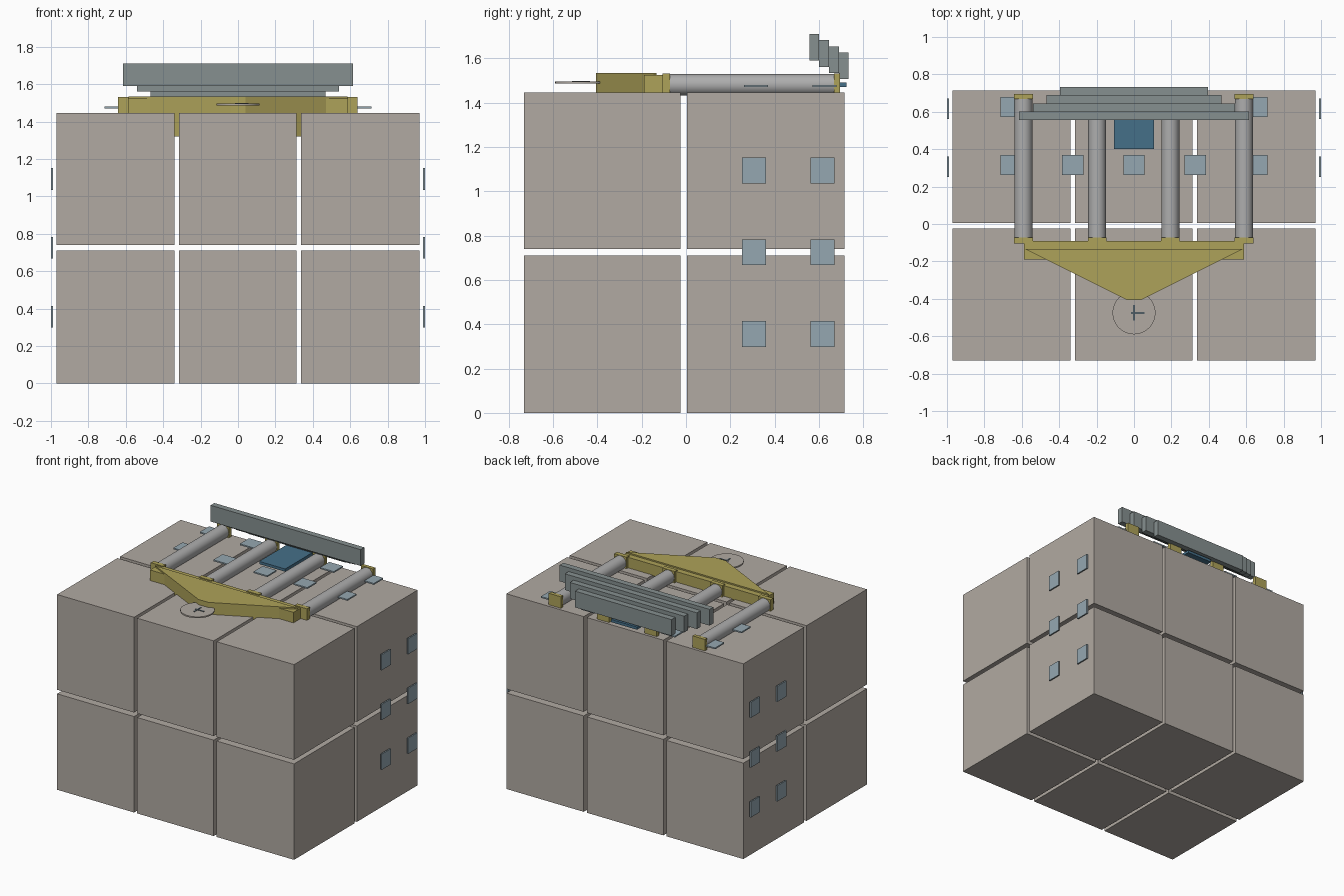
import bpy, bmesh
from math import pi

if "Cube" in bpy.data.objects:
    bpy.data.objects.remove(bpy.data.objects["Cube"])


def material(name, rgb):
    m = bpy.data.materials.new(name)
    m.diffuse_color = (*rgb, 1)
    m.use_nodes = True
    m.node_tree.nodes["Principled BSDF"].inputs["Base Color"].default_value = m.diffuse_color
    return m


STONE = material("stone", (0.44, 0.40, 0.36))
OCHRE = material("ochre", (0.42, 0.36, 0.10))
STEEL = material("steel", (0.42, 0.42, 0.42))
SLATE = material("slate", (0.24, 0.28, 0.28))
PALE = material("pale_blue", (0.30, 0.39, 0.44))
BLUE = material("deep_blue", (0.06, 0.16, 0.25))
DARK = material("dark", (0.08, 0.11, 0.13))


def finish(name, bm, mat):
    bmesh.ops.recalc_face_normals(bm, faces=bm.faces)
    me = bpy.data.meshes.new(name)
    bm.to_mesh(me)
    bm.free()
    me.materials.append(mat)
    ob = bpy.data.objects.new(name, me)
    bpy.context.collection.objects.link(ob)
    return ob


def box(name, x, y, z, mat):
    """Box from (min, max) pairs."""
    bm = bmesh.new()
    bmesh.ops.create_cube(bm, size=1)
    for v in bm.verts:
        for i, (lo, hi) in enumerate((x, y, z)):
            v.co[i] = lo if v.co[i] < 0 else hi
    return finish(name, bm, mat)


def cylinder(name, r, depth, loc, mat, rot=(0, 0, 0)):
    bpy.ops.mesh.primitive_cylinder_add(vertices=32, radius=r, depth=depth,
                                        location=loc, rotation=rot)
    ob = bpy.context.object
    ob.name = name
    ob.data.materials.append(mat)
    bpy.ops.object.shade_smooth_by_angle()
    return ob


def prism(name, points, z0, z1, mat):
    bm = bmesh.new()
    face = bm.faces.new([bm.verts.new((x, y, z0)) for x, y in points])
    ext = bmesh.ops.extrude_face_region(bm, geom=[face])
    for v in ext["geom"]:
        if isinstance(v, bmesh.types.BMVert):
            v.co.z = z1
    return finish(name, bm, mat)


# 3 x 2 x 2 stack of blocks
for x in ((-0.97, -0.34), (-0.315, 0.312), (0.337, 0.97)):
    for y in ((-0.73, -0.025), (0.005, 0.715)):
        for z in ((0, 0.71), (0.74, 1.445)):
            box("block", x, y, z, STONE)

# Thin tiles on both sides and on the roof
for y in (0.306, 0.616):
    for z in (0.356, 0.725, 1.093):
        for s in (-1, 1):
            box("side_tile", sorted((s * 0.99, s * 1.0)), (y - 0.054, y + 0.054),
                (z - 0.058, z + 0.058), PALE)
    for i in range(-2, 3):
        x = i * 0.328
        box("roof_tile", (x - 0.057, x + 0.057), (y + 0.009 - 0.054, y + 0.009 + 0.054),
            (1.47, 1.48), PALE)

# Rails with end brackets
for x in (-0.591, -0.197, 0.194, 0.588):
    cylinder("rail", 0.048, 0.745, (x, 0.295, 1.48), STEEL, (pi / 2, 0, 0))
    for y in ((-0.105, -0.072), (0.668, 0.695)):
        box("rail_bracket", (x - 0.05, x + 0.05), y, (1.44, 1.53), OCHRE)

# Front crossbar and wedge, reaching down into the block gaps
box("crossbar", (-0.587, 0.587), (-0.19, -0.09), (1.44, 1.523), OCHRE)
prism("front_wedge", [(-0.585, -0.133), (-0.04, -0.405), (0.04, -0.405), (0.585, -0.133)],
      1.32, 1.533, OCHRE)

# Dial with two hands
cylinder("dial", 0.115, 0.01, (0, -0.475, 1.49), STONE)
box("long_hand", (-0.005, 0.005), (-0.515, -0.432), (1.493, 1.498), DARK)
box("short_hand", (-0.015, 0.055), (-0.48, -0.47), (1.493, 1.498), DARK)

# Blue panel under the slats
box("panel", (-0.106, 0.106), (0.40, 0.725), (1.47, 1.49), BLUE)

# Stepped rear slats
for i in range(4):
    w, y, z = 0.614 - 0.073 * i, 0.557 + 0.044 * i, 1.589 - 0.028 * i
    box("rear_slat", (-w, w), (y, y + 0.044), (z, z + 0.12), SLATE)
